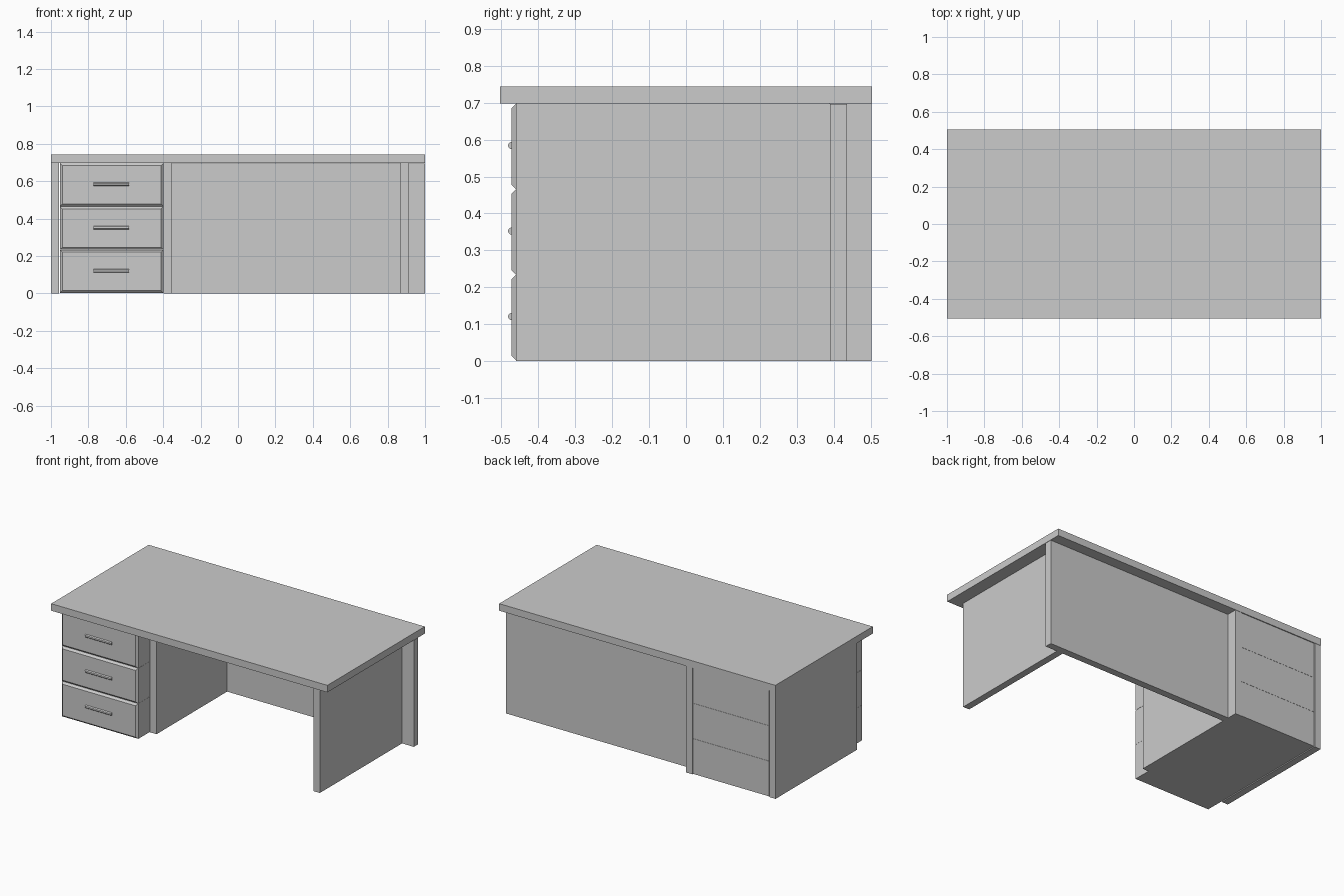
import bpy, bmesh, math

if "Cube" in bpy.data.objects:
    bpy.data.objects.remove(bpy.data.objects["Cube"])


def box(name, x0, x1, y0, y1, z0, z1, front_chamfer=0.0):
    """Box from its limits, optionally chamfered around the front (-y) face."""
    bm = bmesh.new()
    bmesh.ops.create_cube(bm, size=1)
    for v in bm.verts:
        v.co = ((x0 + x1) / 2 + v.co.x * (x1 - x0),
                (y0 + y1) / 2 + v.co.y * (y1 - y0),
                (z0 + z1) / 2 + v.co.z * (z1 - z0))
    if front_chamfer:
        edges = [e for e in bm.edges if all(v.co.y < y0 + 1e-4 for v in e.verts)]
        bmesh.ops.bevel(bm, geom=edges, offset=front_chamfer, segments=1,
                        affect='EDGES', profile=0.5)
    mesh = bpy.data.meshes.new(name)
    bm.to_mesh(mesh)
    bm.free()
    obj = bpy.data.objects.new(name, mesh)
    bpy.context.collection.objects.link(obj)
    return obj


TOP = 0.698

# Worktop
box("worktop", -1, 1, -0.504, 0.504, TOP, 0.744)

# Upright panels: two around the drawers, one supporting the right end
box("left_panel", -1, -0.956, -0.34, 0.502, 0, TOP)
box("middle_panel", -0.398, -0.352, -0.34, 0.502, 0, TOP)
box("right_panel", 0.87, 0.915, -0.46, 0.39, 0, TOP)

# Modesty panel across the back
box("back_panel", -0.352, 1, 0.39, 0.436, 0, TOP - 0.002)

# Drawers with chamfered fronts and round bar handles
height = 0.2315
for i in range(3):
    z = 0.003 + i * height
    box(f"drawer_{i + 1}", -0.952, -0.399, -0.473, 0.5, z, z + height - 0.001, 0.0125)
    bpy.ops.mesh.primitive_cylinder_add(
        vertices=12, radius=0.01, depth=0.19,
        location=(-0.677, -0.472, z + height / 2 + 0.002),
        rotation=(0, math.pi / 2, 0))
    handle = bpy.context.object
    handle.name = f"handle_{i + 1}"
    bpy.ops.object.shade_smooth_by_angle()
